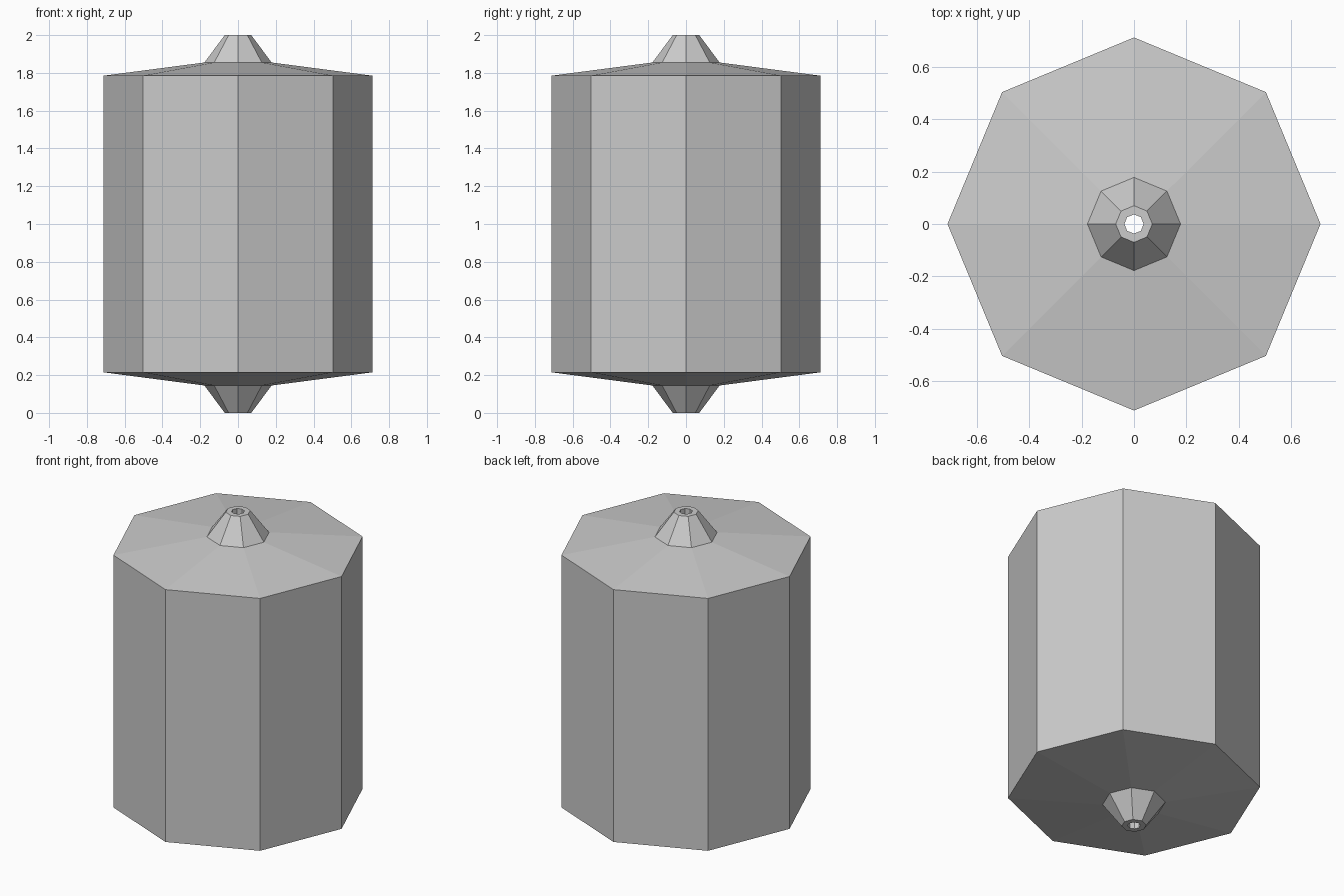
import bpy, bmesh
from math import cos, sin, pi

if "Cube" in bpy.data.objects:
    bpy.data.objects.remove(bpy.data.objects["Cube"])

SIDES = 8

# Half profile (radius, height): bore, lower nozzle, sloped caps, body, upper nozzle
lower = [(0.037, 0.0), (0.07, 0.0), (0.178, 0.145), (0.713, 0.215)]
profile = lower + [(r, 2.0 - z) for r, z in reversed(lower)]


def lathe(name, points):
    """Revolve a closed profile into a flat-faced ring solid."""
    bm = bmesh.new()
    rings = [[bm.verts.new((r * cos(2 * pi * i / SIDES), r * sin(2 * pi * i / SIDES), z))
              for i in range(SIDES)] for r, z in points]
    for k, ring in enumerate(rings):
        nxt = rings[(k + 1) % len(rings)]
        for i in range(SIDES):
            j = (i + 1) % SIDES
            bm.faces.new((ring[i], ring[j], nxt[j], nxt[i]))
    bmesh.ops.recalc_face_normals(bm, faces=bm.faces[:])
    mesh = bpy.data.meshes.new(name)
    bm.to_mesh(mesh)
    bm.free()
    obj = bpy.data.objects.new(name, mesh)
    bpy.context.collection.objects.link(obj)
    return obj


# Octagonal bead with a through hole
lathe("octagonal_canister", profile)
